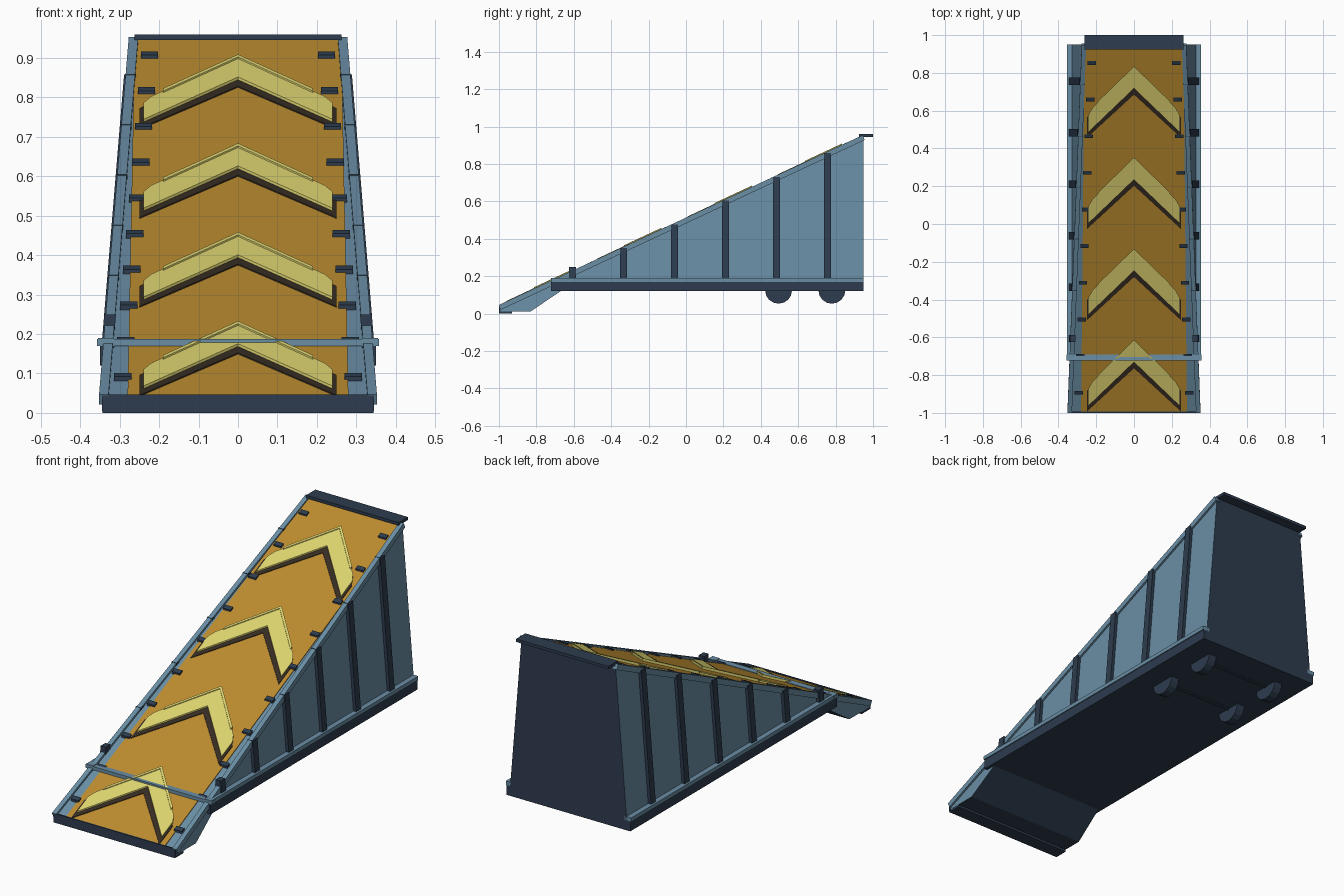
import bpy, bmesh, math
from mathutils import Vector

cube = bpy.data.objects.get("Cube")
if cube:
    bpy.data.objects.remove(cube)


def material(name, rgb):
    # sRGB bytes to linear
    lin = [((c / 255 + 0.055) / 1.055) ** 2.4 for c in rgb] + [1]
    m = bpy.data.materials.new(name)
    m.use_nodes = True
    m.diffuse_color = lin
    bsdf = m.node_tree.nodes["Principled BSDF"]
    bsdf.inputs["Base Color"].default_value = lin
    bsdf.inputs["Roughness"].default_value = 0.8
    return m


BLUE = material("steel blue", (106, 142, 165))
DARK = material("dark navy", (45, 60, 78))
ORANGE = material("ochre deck", (188, 140, 48))
YELLOW = material("pale yellow", (223, 213, 112))
BROWN = material("dark brown", (54, 44, 34))


def ramp(y):
    return 0.035 + 0.4667 * (y + 1)


def half_width(z):
    return 0.34 - 0.083 * (z - 0.05)


def prism(name, lower, upper, *mats):
    """Solid between two matching outlines."""
    bm = bmesh.new()
    a = [bm.verts.new(p) for p in lower]
    b = [bm.verts.new(p) for p in upper]
    bm.faces.new(a[::-1])
    bm.faces.new(b)
    for i in range(len(a)):
        j = (i + 1) % len(a)
        bm.faces.new((a[i], a[j], b[j], b[i]))
    bmesh.ops.recalc_face_normals(bm, faces=bm.faces[:])
    mesh = bpy.data.meshes.new(name)
    bm.to_mesh(mesh)
    bm.free()
    for m in mats:
        mesh.materials.append(m)
    obj = bpy.data.objects.new(name, mesh)
    bpy.context.collection.objects.link(obj)
    return obj


def box(name, x0, x1, y0, y1, z0, z1, mat):
    ring = [(x0, y0), (x1, y0), (x1, y1), (x0, y1)]
    return prism(name, [(*p, z0) for p in ring], [(*p, z1) for p in ring], mat)


def beam(name, p, q, width, height, mat):
    """Rectangular bar from p to q; width runs along x."""
    p, q = Vector(p), Vector(q)
    side = Vector((1, 0, 0))
    up = side.cross(q - p).normalized()
    ring = [side * sx * width / 2 + up * sy * height / 2
            for sx, sy in ((-1, -1), (1, -1), (1, 1), (-1, 1))]
    return prism(name, [p + r for r in ring], [q + r for r in ring], mat)


def deck_plate(name, outline, low, high, mat):
    """Plate that lies on the sloping deck."""
    return prism(name, [(x, y, ramp(y) + low) for x, y in outline],
                 [(x, y, ramp(y) + high) for x, y in outline], mat)


def mirrored(points):
    """Complete a symmetric outline; first and last points are on x = 0."""
    return points + [(-x, y) for x, y in points[-2:0:-1]]


# Tapered wedge body: blue sides and top, dark ends and underside
profile = [(-1, ramp(-1)), (0.95, ramp(0.95)), (0.95, 0.12),
           (-0.67, 0.12), (-0.83, 0.012), (-1, 0.012)]
body = prism("ramp_body", [(-half_width(z), y, z) for y, z in profile],
             [(half_width(z), y, z) for y, z in profile], BLUE, DARK)
for f in body.data.polygons:
    if abs(f.normal.x) < 0.5 and f.normal.z < 0.5:
        f.material_index = 1

# Deck and end lips
deck_plate("deck", [(-0.28, -0.995), (0.28, -0.995), (0.262, 0.945), (-0.262, 0.945)],
           -0.01, 0.004, ORANGE)
box("top_lip", -0.262, 0.262, 0.925, 1, 0.945, 0.96, DARK)
box("front_lip_base", -0.343, 0.343, -1, -0.93, 0, 0.014, DARK)
box("front_lip_face", -0.345, 0.345, -1, -0.992, 0.004, 0.047, DARK)

# Chevrons with a dark border and a thin raised upper edge
for i in range(4):
    s = -0.483 * i

    def shifted(points):
        return [(x, y + s) for x, y in mirrored(points)]

    deck_plate(f"chevron_border_{i + 1}", shifted(
        [(0, 0.82), (0.25, 0.565), (0.25, 0.455), (0, 0.685)]), 0, 0.007, BROWN)
    deck_plate(f"chevron_{i + 1}", shifted(
        [(0, 0.83), (0.22, 0.615), (0.24, 0.58), (0.24, 0.49), (0, 0.72)]),
        0, 0.014, YELLOW)
    deck_plate(f"chevron_edge_{i + 1}", shifted(
        [(0, 0.835), (0.19, 0.65), (0.19, 0.635), (0, 0.82)]), 0, 0.018, YELLOW)

for sign, label in ((1, "left"), (-1, "right")):
    # Sloping edge rails
    ends = []
    for y in (-0.995, 0.95):
        z = ramp(y) - 0.004
        ends.append((sign * (half_width(z) - 0.001), y, z))
    beam(f"{label}_edge_rail", *ends, 0.024, 0.028, BLUE)

    # Lower side rails
    for part, z0, z1, out, mat in (("lower_rail", 0.12, 0.17, 0.35, DARK),
                                   ("lower_rail_cap", 0.17, 0.19, 0.355, BLUE)):
        xs = sorted((sign * 0.315, sign * out))
        box(f"{label}_{part}", *xs, -0.722, 0.95, z0, z1, mat)

    # Side posts follow the taper of the wall
    for i in range(6):
        y = -0.607 + 0.2725 * i
        top = 0.25 if i == 0 else ramp(y) + 0.004
        low = (sign * (half_width(0.15) + 0.001), y, 0.15)
        high = (sign * (half_width(top) + 0.001), y, top)
        beam(f"{label}_post_{i + 1}", low, high, 0.03, 0.038, DARK)

    # Deck cleats
    for i in range(10):
        y = 0.853 - 0.194 * i
        x = sign * (half_width(ramp(y)) - 0.045)
        deck_plate(f"{label}_cleat_{i + 1}",
                   [(x - 0.022, y - 0.01), (x + 0.022, y - 0.01),
                    (x + 0.022, y + 0.01), (x - 0.022, y + 0.01)], 0, 0.012, DARK)

# Crossbar over the lower deck
box("crossbar", -0.357, 0.357, -0.722, -0.69, 0.17, 0.187, BLUE)


# Wheels and axles, half sunk in the underside
def cylinder(name, x, y, z, radius, length, sides):
    bpy.ops.mesh.primitive_cylinder_add(vertices=sides, radius=radius, depth=length,
                                        location=(x, y, z),
                                        rotation=(0, math.pi / 2, 0))
    obj = bpy.context.object
    obj.name = name
    obj.data.materials.append(DARK)


for y, place in ((0.495, "front"), (0.78, "rear")):
    cylinder(f"{place}_axle", 0, y, 0.125, 0.012, 0.42, 8)
    for x, label in ((0.21, "left"), (-0.21, "right")):
        cylinder(f"{place}_{label}_wheel", x, y, 0.125, 0.072, 0.045, 16)
